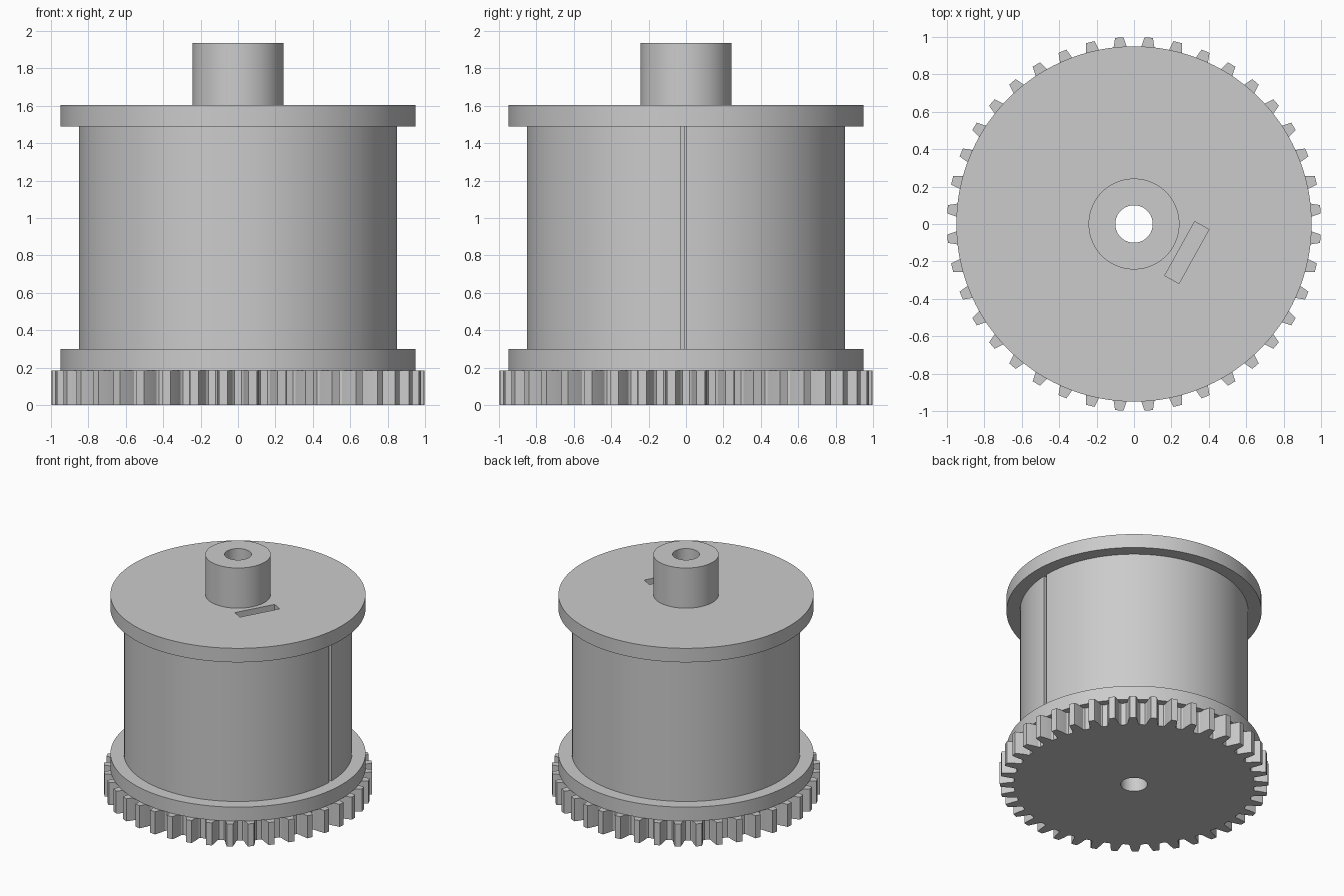
import bpy, bmesh, math
from math import sin, cos, radians, tau

cube = bpy.data.objects.get("Cube")
if cube:
    bpy.data.objects.remove(cube)

grey = bpy.data.materials.new("plain_grey")
grey.use_nodes = True
colour = (0.6, 0.6, 0.6, 1)
grey.diffuse_color = colour
grey.node_tree.nodes["Principled BSDF"].inputs["Base Color"].default_value = colour

BORE = 0.10
SIDES = 120


def ring_solid(name, rings):
    """Join closed rings of points, the last back to the first."""
    bm = bmesh.new()
    loops = [[bm.verts.new(p) for p in ring] for ring in rings]
    for a, b in zip(loops, loops[1:] + loops[:1]):
        for i in range(len(a)):
            j = (i + 1) % len(a)
            bm.faces.new((a[i], a[j], b[j], b[i]))
    bmesh.ops.recalc_face_normals(bm, faces=bm.faces)
    mesh = bpy.data.meshes.new(name)
    bm.to_mesh(mesh)
    bm.free()
    mesh.materials.append(grey)
    obj = bpy.data.objects.new(name, mesh)
    bpy.context.collection.objects.link(obj)
    return obj


def circle(r, z, angles):
    return [(r * cos(a), r * sin(a), z) for a in angles]


def cut_box(target, centre, size, turn=0):
    """Cut a rectangular slot out of the target."""
    bpy.ops.mesh.primitive_cube_add(size=1, location=centre, rotation=(0, 0, turn))
    cutter = bpy.context.object
    cutter.scale = size
    cutter.hide_render = True
    cutter.data.materials.append(grey)
    mod = target.modifiers.new("slot", 'BOOLEAN')
    mod.operation = 'DIFFERENCE'
    mod.solver = 'EXACT'
    mod.object = cutter
    bpy.context.view_layer.objects.active = target
    bpy.ops.object.modifier_apply(modifier=mod.name)
    bpy.data.objects.remove(cutter)


def smooth(obj):
    bpy.ops.object.select_all(action='DESELECT')
    obj.select_set(True)
    bpy.context.view_layer.objects.active = obj
    bpy.ops.object.shade_smooth_by_angle(angle=radians(20))


# Spool: flanges, drum and hub turned from one profile
profile = [(BORE, 0.185), (0.95, 0.185), (0.95, 0.30), (0.85, 0.30), (0.85, 1.49),
           (0.95, 1.49), (0.95, 1.605), (0.243, 1.605), (0.243, 1.935), (BORE, 1.935)]
turns = [tau * i / SIDES for i in range(SIDES)]
spool = ring_solid("spool", [circle(r, z, turns) for r, z in profile])

# Anchor pocket through the top flange, and the slot from it to the drum side
cut_box(spool, (0.2825, -0.1525, 1.0), (0.33, 0.087, 1.4), radians(61))
cut_box(spool, (0.63, -0.015, 0.895), (0.54, 0.03, 1.19))
smooth(spool)

# Gear: one tooth as (angle in degrees, radius), repeated around the rim
TEETH = 40
half_tooth = [(3.3, 0.893), (2.65, 0.905), (2.1, 0.95), (1.3, 1.0)]
tooth = [(-a, r) for a, r in half_tooth] + half_tooth[::-1]
rim = [(tau * (i + 0.5) / TEETH + radians(a), r) for i in range(TEETH) for a, r in tooth]
angles = [a for a, r in rim]


def outline(z):
    return [(r * cos(a), r * sin(a), z) for a, r in rim]


gear = ring_solid("gear", [circle(BORE, 0, angles), outline(0),
                           outline(0.185), circle(BORE, 0.185, angles)])
smooth(gear)
